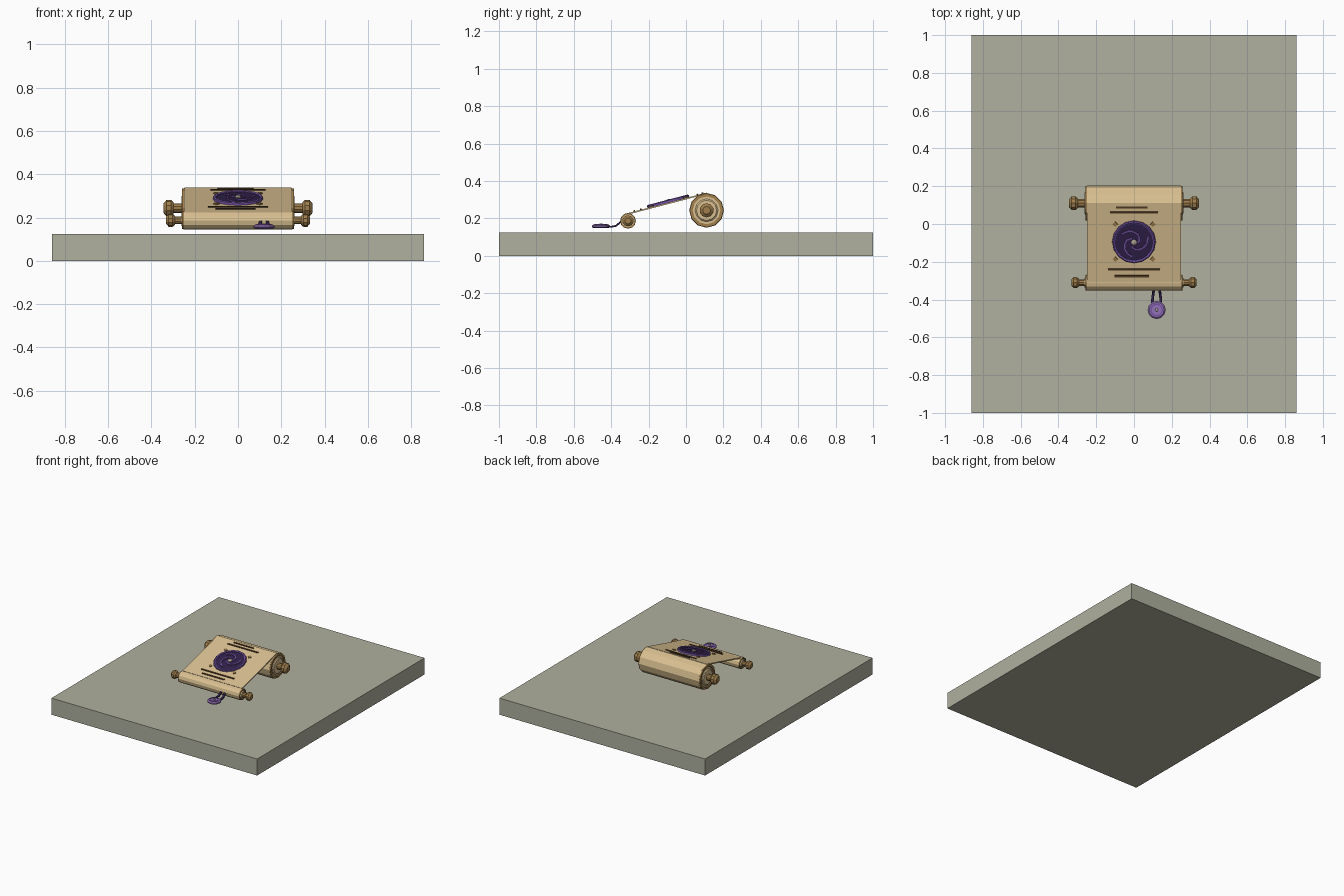
import bpy, bmesh, math
from mathutils import Matrix, Vector

if "Cube" in bpy.data.objects:
    bpy.data.objects.remove(bpy.data.objects["Cube"])


def mat(name, rgb):
    m = bpy.data.materials.new(name)
    m.diffuse_color = (*[(c / 255) ** 2.2 for c in rgb], 1)
    m.use_nodes = True
    m.node_tree.nodes["Principled BSDF"].inputs["Base Color"].default_value = m.diffuse_color
    return m


STONE = mat("stone", (174, 175, 157))
PAPER = mat("parchment", (217, 191, 144))
WOOD = mat("wood", (158, 126, 78))
INK = mat("ink brown", (88, 66, 44))
DARK = mat("dark purple", (52, 38, 76))
PURPLE = mat("purple", (112, 82, 158))
LILAC = mat("lilac", (146, 112, 182))
PALE = mat("pale metal", (190, 180, 160))


def finish(name, bm, material, matrix=Matrix()):
    bmesh.ops.recalc_face_normals(bm, faces=bm.faces)
    me = bpy.data.meshes.new(name)
    bm.to_mesh(me)
    bm.free()
    me.materials.append(material)
    ob = bpy.data.objects.new(name, me)
    ob.matrix_world = matrix
    bpy.context.collection.objects.link(ob)
    return ob


def box(name, center, size, material, matrix=Matrix(), turn=0):
    bm = bmesh.new()
    bmesh.ops.create_cube(bm, size=1)
    bm.transform(Matrix.Translation(center) @ Matrix.Rotation(turn, 4, 'Z')
                 @ Matrix.Diagonal((*size, 1)))
    return finish(name, bm, material, matrix)


def lathe(name, profile, sides, material, matrix, closed=False):
    """Revolve (radius, height) points about local z, capping open ends."""
    bm = bmesh.new()
    rings = [[bm.verts.new((r * math.cos(2 * math.pi * i / sides),
                            r * math.sin(2 * math.pi * i / sides), h))
              for i in range(sides)] for r, h in profile]
    pairs = list(zip(rings, rings[1:]))
    if closed:
        pairs.append((rings[-1], rings[0]))
    else:
        bm.faces.new(rings[0])
        bm.faces.new(rings[-1])
    for a, b in pairs:
        for i in range(sides):
            j = (i + 1) % sides
            bm.faces.new((a[i], a[j], b[j], b[i]))
    return finish(name, bm, material, matrix)


def strip(name, points, width, thick, material, matrix=Matrix(), flat=True):
    """Rectangular band swept along points, width held horizontal."""
    bm = bmesh.new()
    rows = []
    pts = [Vector(p) for p in points]
    for i, p in enumerate(pts):
        t = (pts[min(i + 1, len(pts) - 1)] - pts[max(i - 1, 0)]).normalized()
        side = t.cross(Vector((0, 0, 1))).normalized() * width / 2
        up = side.cross(t).normalized() * thick / 2
        rows.append([bm.verts.new(p + a * side + b * up)
                     for a, b in ((1, 1), (-1, 1), (-1, -1), (1, -1))])
    for a, b in zip(rows, rows[1:]):
        for i in range(4):
            j = (i + 1) % 4
            bm.faces.new((a[i], a[j], b[j], b[i]))
    bm.faces.new(rows[0])
    bm.faces.new(rows[-1])
    return finish(name, bm, material, matrix)


# Ground slab
box("stone_slab", (0, 0, 0.062), (1.72, 2, 0.125), STONE)


# Rolls with rod, collar and turned knob at each end
def roll(name, y, z, r, half, knob_r, knob_start, knob_end):
    for s, side in ((1, "right"), (-1, "left")):
        m = Matrix.Translation((0, y, z)) @ Matrix.Rotation(s * math.pi / 2, 4, 'Y')
        lathe(f"{name}_collar_{side}",
              [(r * .66, half - .01), (r * .66, half + .006), (r * .58, half + .012)],
              12, PAPER, m)
        lathe(f"{name}_rod_{side}",
              [(knob_r * .6, half - .01), (knob_r * .6, knob_start + .005)], 10, WOOD, m)
        d = knob_end - knob_start
        lathe(f"{name}_knob_{side}",
              [(knob_r * .7, knob_start), (knob_r, knob_start + d * .25),
               (knob_r, knob_start + d * .7), (knob_r * .55, knob_end)], 10, WOOD, m)
        # dark wooden rim around the paper edge
        lathe(f"{name}_rim_{side}",
              [(r * .8, half - .005), (r, half - .005), (r * .97, half + .008),
               (r * .8, half + .008)], 12, WOOD, m, closed=True)
    m = Matrix.Translation((0, y, z)) @ Matrix.Rotation(math.pi / 2, 4, 'Y')
    lathe(f"{name}_paper", [(r, -half), (r, half)], 12, PAPER, m)


roll("large_roll", 0.11, 0.243, 0.093, 0.25, 0.038, 0.297, 0.345)
roll("small_roll", -0.31, 0.187, 0.042, 0.25, 0.030, 0.292, 0.332)

# Sloping sheet: local frame whose origin lies under the round emblem
low, high = Vector((0, -0.305, 0.226)), Vector((0, 0.11, 0.334))
slope = math.atan2(high.z - low.z, high.y - low.y)
f = (-0.093 - low.y) / (high.y - low.y)
SHEET = Matrix.Translation(low.lerp(high, f)) @ Matrix.Rotation(slope, 4, 'X')
c = math.cos(slope)


def local_y(y):
    return (y + 0.093) / c


y0, y1 = local_y(low.y), local_y(high.y)
box("sheet", (0, (y0 + y1) / 2, 0), (0.496, y1 - y0, 0.008), PAPER, SHEET)

# Written lines and corner diamonds
for i, (x, y, w) in enumerate(((-.012, .09, .165), (0, .062, .255),
                               (0, -.24, .275), (-.012, -.275, .185))):
    box(f"ink_line_{i}", (x, local_y(y), 0.006), (w, 0.010, 0.008), INK, SHEET)
for x in (-.1, .1):
    for y in (0.0, -0.185):
        box("corner_diamond", (x, local_y(y), 0.006), (.02, .02, .008), WOOD,
            SHEET, math.pi / 4)

# Emblem: dark disc, raised ring, three spiral arms and centre stud
lathe("emblem_disc", [(.11, .002), (.11, .011)], 16, DARK, SHEET)
lathe("emblem_ring", [(.116, .003), (.115, .015), (.109, .019), (.101, .015), (.101, .003)],
      16, PURPLE, SHEET, closed=True)
for k in range(3):
    arm = []
    for i in range(13):
        t = i / 12
        a = k * 2 * math.pi / 3 + t * 2.5
        r = .022 + .056 * t
        arm.append((r * math.cos(a), r * math.sin(a), .013))
    strip(f"spiral_arm_{k}", arm, .008, .008, PURPLE, SHEET)
lathe("emblem_stud", [(.015, .010), (.015, .017), (.008, .021)], 8, PALE, SHEET)

# Ribbon straps hanging to a wax seal
for s in (-1, 1):
    strip("ribbon_strap",
          [(.12 + s * .014, -.335, .195), (.12 + s * .016, -.352, .178),
           (.12 + s * .019, -.375, .160), (.12 + s * .022, -.40, .155),
           (.12 + s * .022, -.44, .155)], .014, .009, DARK)
seal = Matrix.Translation((.12, -.455, .148))
lathe("wax_seal", [(.040, 0), (.048, .005), (.048, .013), (.040, .020)], 12, LILAC, seal)
lathe("seal_ring", [(.034, .018), (.034, .023), (.027, .023), (.027, .018)], 12, PURPLE,
      seal, closed=True)
lathe("seal_stud", [(.009, .018), (.007, .025)], 8, PALE, seal)
